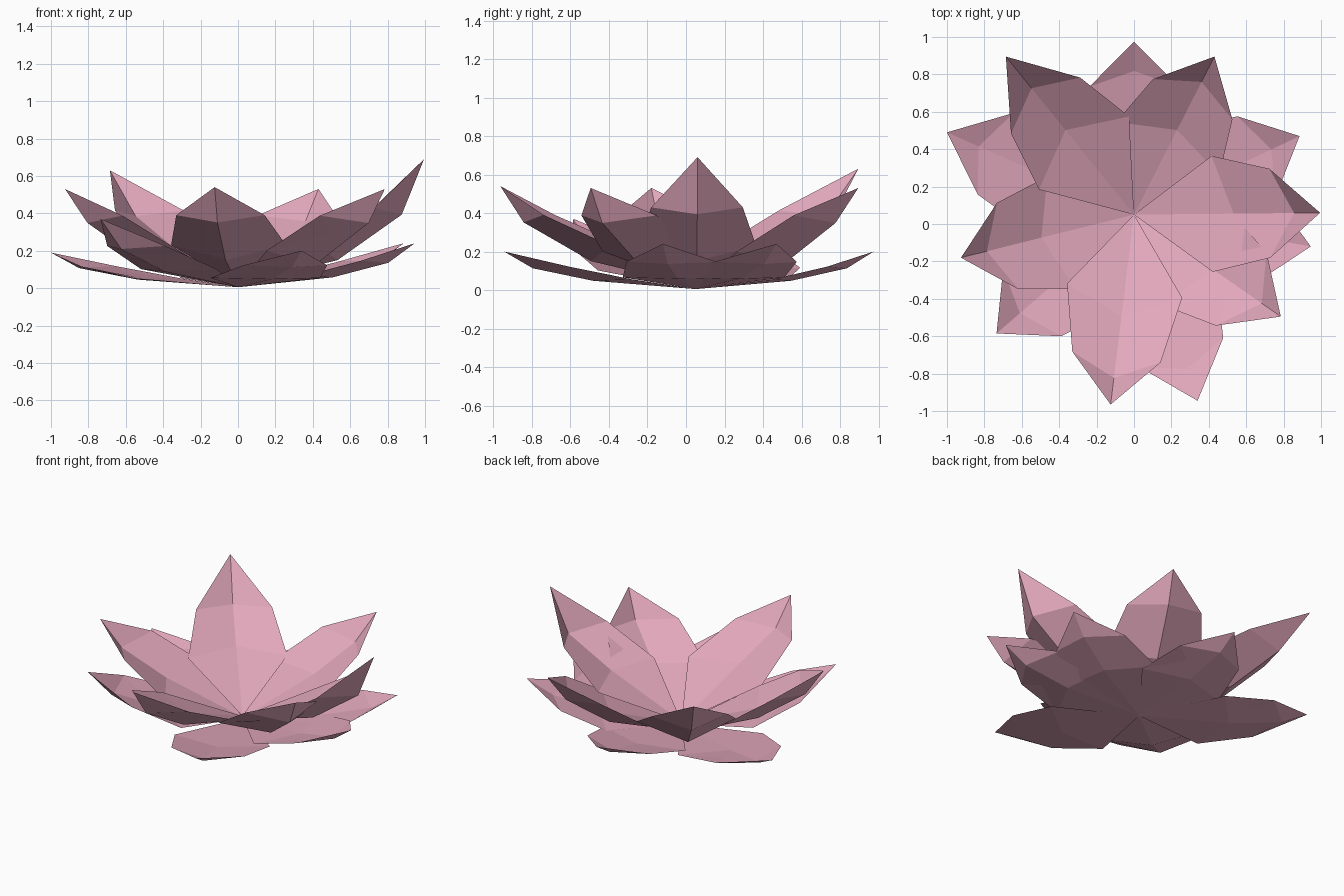
import bpy, math

if "Cube" in bpy.data.objects:
    bpy.data.objects.remove(bpy.data.objects["Cube"])

pink = bpy.data.materials.new("petal_pink")
pink.diffuse_color = (0.76, 0.39, 0.50, 1)
pink.use_nodes = True
pink.node_tree.nodes["Principled BSDF"].inputs["Base Color"].default_value = pink.diffuse_color

CENTRE_Y = 0.05


def petal(name, tip, root, lower, upper, radii):
    """Lens-shaped petal: sharp rim, shallow upper face and keel below.
    lower / upper = heights of (rim, upper midrib, keel);
    radii = fractions of the length for lower rim, upper rim and tip kink."""
    tx, ty, tz = tip
    dx, dy = tx, ty - CENTRE_Y
    length = math.hypot(dx, dy)
    ux, uy = dx / length, dy / length
    r1, r2, kink = radii

    def at(r, side, z):
        return (ux * r * length - uy * side,
                CENTRE_Y + uy * r * length + ux * side, z)

    verts = [at(0, 0, root),
             at(r1, 0.31, lower[0]), at(0.535, 0, lower[1]), at(r1, -0.31, lower[0]),
             at(r2, 0.238, upper[0]), at(kink - 0.02, 0, upper[1]), at(r2, -0.238, upper[0]),
             tip,
             at(0.535, 0, lower[2]), at(kink, 0, upper[2])]
    top = [(0, 2, 1), (0, 3, 2), (1, 2, 5, 4), (2, 3, 6, 5), (4, 5, 7), (5, 6, 7)]
    top = [f[::-1] for f in top]
    swap = {2: 8, 5: 9}
    keel = [tuple(swap.get(v, v) for v in reversed(f)) for f in top]
    mesh = bpy.data.meshes.new(name)
    mesh.from_pydata(verts, [], top + keel)
    mesh.materials.append(pink)
    bpy.context.collection.objects.link(bpy.data.objects.new(name, mesh))


# upright inner ring: tip, radii, and whether it overlaps its neighbours
inner = [((0.995, 0.06, 0.69), (0.42, 0.73, 0.88), True),
         ((0.43, 0.895, 0.53), (0.42, 0.73, 0.86), False),
         ((-0.685, 0.895, 0.63), (0.39, 0.69, 0.82), True),
         ((-0.925, -0.18, 0.53), (0.42, 0.73, 0.87), False),
         ((-0.125, -0.965, 0.54), (0.40, 0.75, 0.88), True),
         ((0.785, -0.495, 0.53), (0.42, 0.73, 0.89), False)]
for i, (tip, radii, over) in enumerate(inner):
    z = tip[2]
    petal(f"inner_petal_{i + 1}", tip, 0.02 if over else 0.012,
          (0.23, 0.235, 0.15) if over else (0.20, 0.20, 0.13),
          (0.25 + 0.26 * z, 0.21 + 0.28 * z, 0.2 + 0.28 * z), radii)

# flat outer ring, undersides merging into a shallow bowl
outer = [(0, 0.975, 0.20), (0.885, 0.47, 0.24), (0.945, -0.12, 0.24),
         (0.34, -0.945, 0.20), (-0.735, -0.585, 0.37), (-1.0, 0.49, 0.19)]
for i, tip in enumerate(outer):
    z = tip[2]
    petal(f"outer_petal_{i + 1}", tip, 0.005,
          (0.275 * z, 0.30 * z, 0.24 * z), (0.61 * z, 0.59 * z, 0.565 * z),
          (0.43, 0.74, 0.85))
